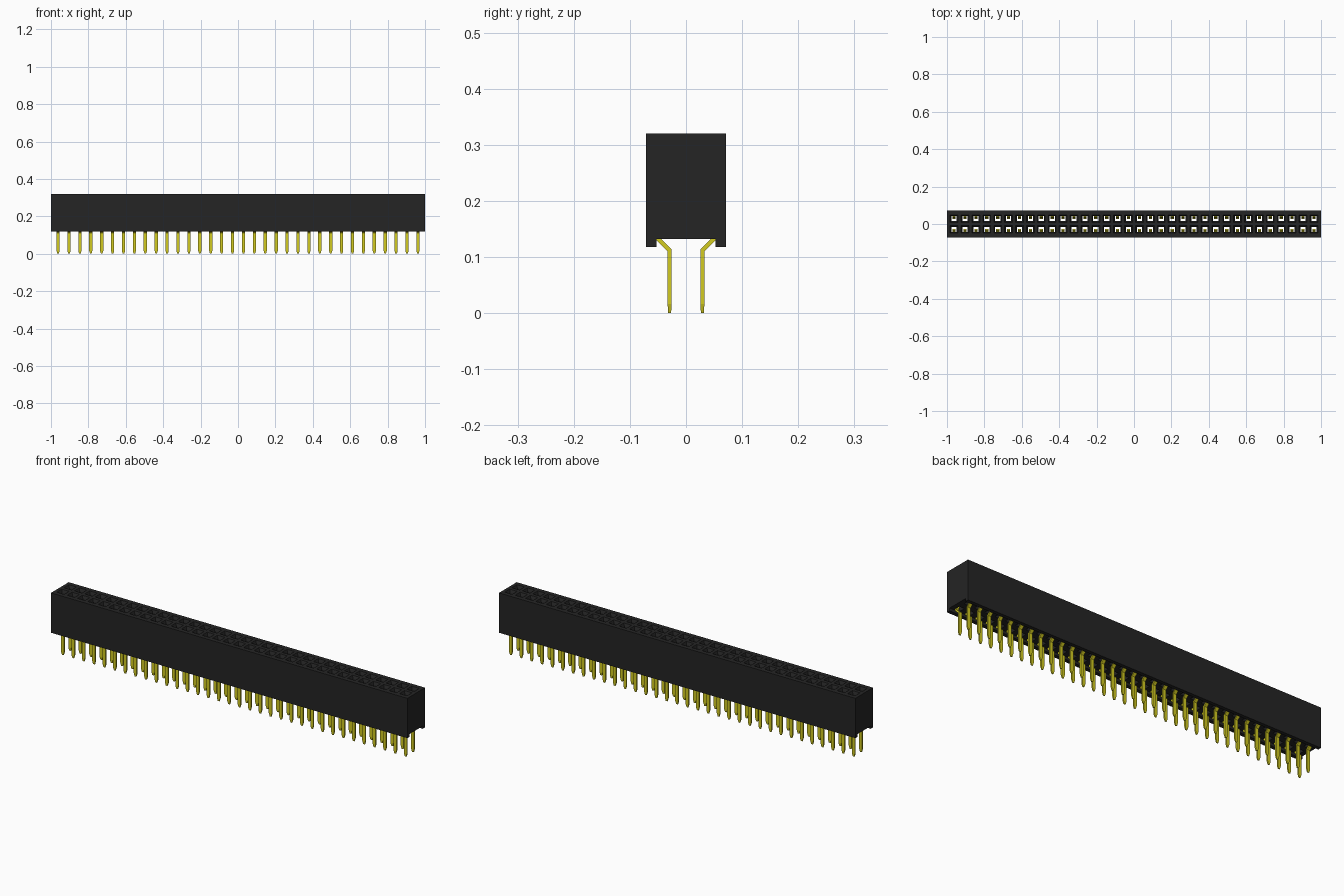
import bpy, bmesh
from mathutils import Vector

if "Cube" in bpy.data.objects:
    bpy.data.objects.remove(bpy.data.objects["Cube"])

COUNT, PITCH = 34, 0.0583
HALF_Y, INNER_Y = 0.071, 0.053          # outer wall and bottom channel wall
TOP, CHANNEL, BOTTOM = 0.32, 0.132, 0.118
ROW_Y = PITCH / 2


def material(name, rgb, rough):
    m = bpy.data.materials.new(name)
    m.use_nodes = True
    m.diffuse_color = (*rgb, 1)
    bsdf = m.node_tree.nodes["Principled BSDF"]
    bsdf.inputs["Base Color"].default_value = (*rgb, 1)
    bsdf.inputs["Roughness"].default_value = rough
    return m


def finish(bm, name, mat):
    bmesh.ops.remove_doubles(bm, verts=bm.verts, dist=1e-5)
    bmesh.ops.recalc_face_normals(bm, faces=bm.faces)
    mesh = bpy.data.meshes.new(name)
    bm.to_mesh(mesh)
    bm.free()
    mesh.materials.append(mat)
    ob = bpy.data.objects.new(name, mesh)
    bpy.context.collection.objects.link(ob)
    return ob


def rect(bm, x0, x1, y0, y1, z):
    return [bm.verts.new(p) for p in ((x0, y0, z), (x1, y0, z), (x1, y1, z), (x0, y1, z))]


def bridge(bm, rings):
    for a, b in zip(rings, rings[1:]):
        n = len(a)
        for i in range(n):
            j = (i + 1) % n
            bm.faces.new((a[i], a[j], b[j], b[i]))


black = material("black plastic", (0.018, 0.018, 0.018), 0.6)
gold = material("yellow gold", (0.65, 0.60, 0.015), 0.4)

# Housing: each cell is a funnel-mouthed socket open through to the channel
bm = bmesh.new()
edges = [(i - COUNT / 2) * PITCH for i in range(COUNT + 1)]
edges[0], edges[-1] = -1.0, 1.0
for i in range(COUNT):
    x = (i - (COUNT - 1) / 2) * PITCH
    x0, x1 = edges[i], edges[i + 1]
    for s in (-1, 1):
        def ring(hx, near, far, z):
            lo, hi = sorted((s * near, s * far))
            return rect(bm, x - hx, x + hx, lo, hi, z)

        top = rect(bm, x0, x1, *sorted((0, s * HALF_Y)), TOP)
        under = rect(bm, x0, x1, *sorted((0, s * INNER_Y)), CHANNEL)
        bridge(bm, [top,
                    ring(0.021, ROW_Y - 0.020, ROW_Y + 0.020, TOP),
                    ring(0.014, ROW_Y - 0.013, ROW_Y + 0.013, TOP - 0.014),
                    ring(0.014, ROW_Y - 0.013, INNER_Y - 0.001, CHANNEL),
                    under])

# Housing: outer walls, side skirts and end caps
profile = [(-HALF_Y, TOP), (-HALF_Y, BOTTOM), (-INNER_Y, BOTTOM), (-INNER_Y, CHANNEL),
           (INNER_Y, CHANNEL), (INNER_Y, BOTTOM), (HALF_Y, BOTTOM), (HALF_Y, TOP)]
ends = [[bm.verts.new((x, y, z)) for y, z in profile] for x in (-1, 1)]
for cap in ends:
    bm.faces.new(cap)
for i in (0, 1, 2, 4, 5, 6):
    bm.faces.new((ends[0][i], ends[0][i + 1], ends[1][i + 1], ends[1][i]))
finish(bm, "housing", black)

# Contacts: bent strip with a tapered tip, as (y, z, half width, half thickness)
path = [(ROW_Y, 0, 0.004, 0.0025), (ROW_Y, 0.016, 0.0085, 0.0037),
        (ROW_Y, 0.112, 0.0085, 0.0037), (0.049, 0.132, 0.0085, 0.0037),
        (0.046, 0.150, 0.0085, 0.003), (0.036, 0.275, 0.0085, 0.003),
        (0.040, 0.298, 0.0085, 0.002)]
pts = [Vector(p[:2]) for p in path]
bm = bmesh.new()
rings = []
for i, (y, z, w, t) in enumerate(path):
    d0 = (pts[i] - pts[max(i - 1, 0)]).normalized()
    d1 = (pts[min(i + 1, len(pts) - 1)] - pts[i]).normalized()
    d = (d0 + d1).normalized()
    scale = t / max(d.dot(d1 if d1.length else d0), 0.5)
    off = Vector((d.y, -d.x)) * scale
    rings.append([bm.verts.new((sx * w, y + sy * off.x, z + sy * off.y))
                  for sx, sy in ((-1, -1), (1, -1), (1, 1), (-1, 1))])
bridge(bm, rings)
bm.faces.new(rings[0])
bm.faces.new(rings[-1])
pins = finish(bm, "contact_pins", gold)
pins.location.x = -(COUNT - 1) / 2 * PITCH

# Repeat along the row and mirror to the other row
array = pins.modifiers.new("row", "ARRAY")
array.count = COUNT
array.use_relative_offset = False
array.use_constant_offset = True
array.constant_offset_displace = (PITCH, 0, 0)
mirror = pins.modifiers.new("second row", "MIRROR")
mirror.use_axis = (False, True, False)
mirror.use_mirror_merge = False
